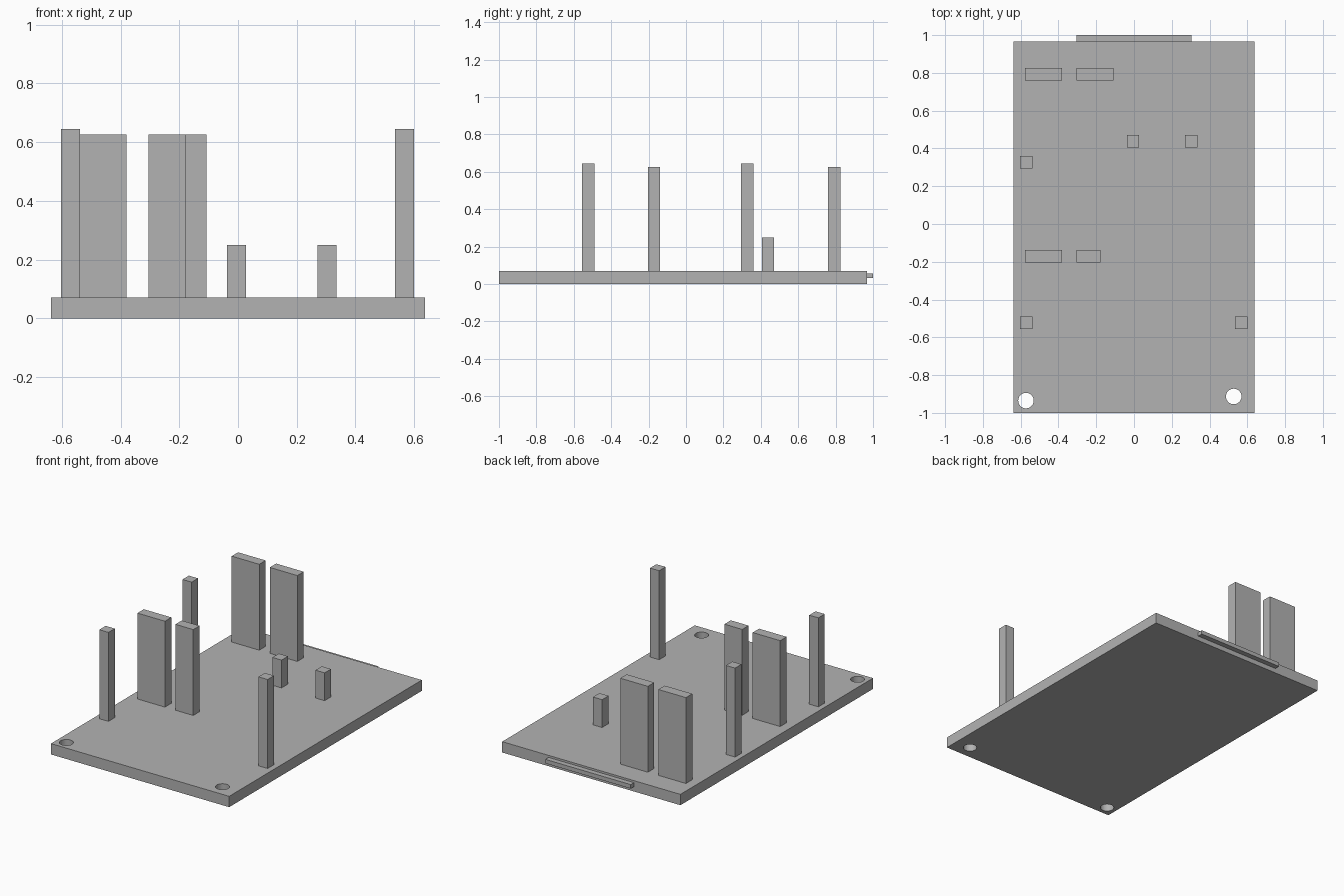
import bpy
import bmesh

cube = bpy.data.objects.get("Cube")
if cube:
    bpy.data.objects.remove(cube, do_unlink=True)

GREY = (0.45, 0.45, 0.45, 1.0)
grey = bpy.data.materials.new("plain grey")
grey.use_nodes = True
grey.diffuse_color = GREY
grey.node_tree.nodes["Principled BSDF"].inputs["Base Color"].default_value = GREY


def add_object(name, bm):
    mesh = bpy.data.meshes.new(name)
    bm.to_mesh(mesh)
    bm.free()
    mesh.materials.append(grey)
    obj = bpy.data.objects.new(name, mesh)
    bpy.context.collection.objects.link(obj)
    return obj


def box(name, x, y, z):
    """Box spanning the given (low, high) ranges."""
    bm = bmesh.new()
    bmesh.ops.create_cube(bm, size=1)
    for v in bm.verts:
        v.co = [r[0] if c < 0 else r[1] for c, r in zip(v.co, (x, y, z))]
    return add_object(name, bm)


TOP = 0.07      # upper face of the base plate
THICK = 0.065   # thickness shared by every upright


def upright(name, x, y, height, width=THICK):
    """Upright on the plate, placed by its lower x and y corner."""
    return box(name, (x, x + width), (y, y + THICK), (TOP, height))


# Base plate with two drilled holes at the front corners
plate = box("base_plate", (-0.637, 0.637), (-1, 0.967), (0, TOP))
for side, x, y in (("right", -0.572, -0.935), ("left", 0.528, -0.913)):
    bm = bmesh.new()
    bmesh.ops.create_cone(bm, cap_ends=True, segments=48, radius1=0.041,
                          radius2=0.041, depth=0.4)
    bmesh.ops.translate(bm, verts=bm.verts, vec=(x, y, 0))
    drill = add_object(f"{side}_hole_cutter", bm)
    drill.hide_render = True
    drill.hide_viewport = True
    cut = plate.modifiers.new(f"{side}_hole", "BOOLEAN")
    cut.operation = "DIFFERENCE"
    cut.solver = "EXACT"
    cut.object = drill

# Tab along the back edge
box("back_tab", (-0.305, 0.305), (0.967, 1), (0.031, 0.057))

# Wide upright panels
for row, y, inner_width in (("front", -0.203, 0.127), ("back", 0.76, 0.197)):
    upright(f"{row}_outer_panel", -0.577, y, 0.625, 0.197)
    upright(f"{row}_inner_panel", -0.305, y, 0.625, inner_width)

# Tall square posts
for name, x, y in (("front_right", -0.603, -0.555),
                   ("front_left", 0.535, -0.555),
                   ("back_right", -0.603, 0.295)):
    upright(f"{name}_post", x, y, 0.645)

# Short square pegs
for name, x in (("middle", -0.038), ("left", 0.27)):
    upright(f"{name}_peg", x, 0.406, 0.25)
